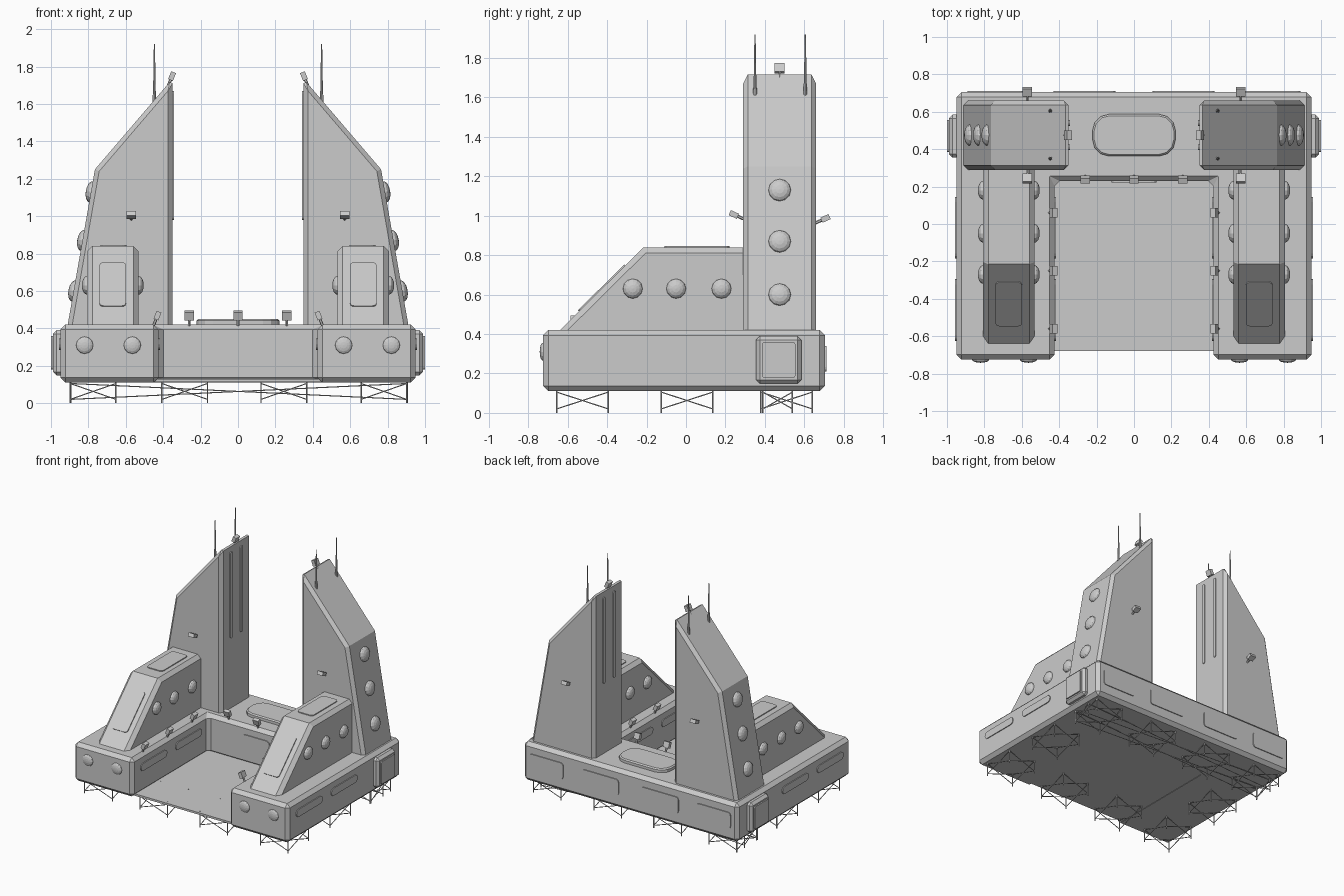
import bpy, bmesh, math
from mathutils import Vector, Matrix

if "Cube" in bpy.data.objects:
    bpy.data.objects.remove(bpy.data.objects["Cube"])


def finish(name, bm, bevel=0.0, mirror=True):
    bmesh.ops.recalc_face_normals(bm, faces=bm.faces[:])
    me = bpy.data.meshes.new(name)
    bm.to_mesh(me)
    bm.free()
    ob = bpy.data.objects.new(name, me)
    bpy.context.collection.objects.link(ob)
    if bevel:
        b = ob.modifiers.new("bevel", 'BEVEL')
        b.width, b.segments = bevel, 1
        b.limit_method, b.angle_limit = 'ANGLE', math.radians(50)
    if mirror:
        m = ob.modifiers.new("mirror", 'MIRROR')
        m.use_mirror_merge = False
    return ob


def prism(name, pts, offset, bevel=0.0, mirror=True):
    """Extrude a closed 3D outline along offset."""
    bm = bmesh.new()
    f = bm.faces.new([bm.verts.new(p) for p in pts])
    r = bmesh.ops.extrude_face_region(bm, geom=[f])
    bmesh.ops.translate(bm, vec=Vector(offset),
                        verts=[v for v in r['geom'] if isinstance(v, bmesh.types.BMVert)])
    return finish(name, bm, bevel, mirror)


def box(name, lo, hi, bevel=0.0, mirror=True):
    pts = [(lo[0], lo[1], lo[2]), (hi[0], lo[1], lo[2]), (hi[0], hi[1], lo[2]), (lo[0], hi[1], lo[2])]
    return prism(name, pts, (0, 0, hi[2] - lo[2]), bevel, mirror)


def frame(o, n, u):
    n = Vector(n).normalized()
    u = Vector(u).normalized()
    m = Matrix((u, n.cross(u), n)).transposed().to_4x4()
    m.translation = Vector(o)
    return m


def slab(name, o, n, u, w, h, r, depth=0.007, seg=3, bevel=0.0, mirror=True):
    """Raised rounded panel, w along u, facing n."""
    m = frame(o, n, u)
    pts = []
    for k, (sx, sy) in enumerate([(1, 1), (-1, 1), (-1, -1), (1, -1)]):
        for i in range(seg + 1):
            a = math.pi / 2 * (k + i / seg)
            pts.append(m @ Vector((sx * (w / 2 - r) + r * math.cos(a),
                                   sy * (h / 2 - r) + r * math.sin(a), -0.01)))
    return prism(name, pts, Vector(n).normalized() * (depth + 0.01), bevel, mirror)


def dome(name, o, n, u, r, h):
    bm = bmesh.new()
    bmesh.ops.create_uvsphere(bm, u_segments=12, v_segments=8, radius=1)
    bm.transform(frame(o, n, u) @ Matrix.Diagonal((r, r, h, 1)))
    finish(name, bm)


def add_rod(bm, a, b, r1, r2, n=5):
    a, b = Vector(a), Vector(b)
    d = b - a
    m = Matrix.Translation((a + b) / 2) @ d.to_track_quat('Z', 'Y').to_matrix().to_4x4()
    bmesh.ops.create_cone(bm, cap_ends=True, segments=n, radius1=r1, radius2=r2, depth=d.length, matrix=m)


def lamp(name, o, d, u, mirror=True):
    bm = bmesh.new()
    d = Vector(d).normalized()
    o = Vector(o)
    add_rod(bm, o - d * 0.01, o + d * 0.04, 0.008, 0.008, 6)
    bmesh.ops.create_cube(bm, size=1, matrix=frame(o + d * 0.052, d, u) @ Matrix.Diagonal((0.05, 0.028, 0.045, 1)))
    finish(name, bm, 0, mirror)


def truss(name, x0, x1, y0, y1, r=0.004):
    bm = bmesh.new()
    c = [(x0, y0), (x1, y0), (x1, y1), (x0, y1)]
    for i in range(4):
        a, b = c[i], c[(i + 1) % 4]
        add_rod(bm, (*a, 0), (*a, 0.13), r, r)
        add_rod(bm, (*a, 0.02), (*b, 0.105), r * 0.8, r * 0.8)
        add_rod(bm, (*a, 0.105), (*b, 0.02), r * 0.8, r * 0.8)
    finish(name, bm, 0, False)


X, Y, Z = (1, 0, 0), (0, 1, 0), (0, 0, 1)

# U-shaped hull and recessed deck
outline = [(-0.95, -0.725), (-0.425, -0.725), (-0.425, 0.23), (0.425, 0.23),
           (0.425, -0.725), (0.95, -0.725), (0.95, 0.705), (-0.95, 0.705)]
prism("hull", [(x, y, 0.11) for x, y in outline], (0, 0, 0.31), 0.027, False)
box("recessed_deck", (-0.47, -0.68, 0.112), (0.47, 0.27, 0.128), 0, False)

# Tall towers
prof = [(0.35, 0.36), (0.35, 1.735), (0.765, 1.25), (0.921, 0.36)]
prism("tower", [(x, 0.29, z) for x, z in prof], (0, 0.37, 0), 0.024)
slope = Vector((0.89, 0, 0.156)).normalized()
for z in (1.13, 0.87, 0.60):
    dome("tower_dome", (0.921 - 0.1753 * (z - 0.36), 0.475, z), slope, Y, 0.057, 0.028)
for y in (0.41, 0.54):
    slab("tower_strip", (0.35, y, 1.325), (-1, 0, 0), Y, 0.03, 0.69, 0.014)
lamp("tower_front_lamp", (0.57, 0.29, 0.985), (0, -1, 0.45), X)
lamp("tower_back_lamp", (0.57, 0.66, 0.965), (0, 1, 0.45), X)
lamp("tower_top_lamp", (0.372, 0.475, 1.70), (-0.4, 0, 1), Y)
for y in (0.35, 0.605):
    bm = bmesh.new()
    add_rod(bm, (0.447, y, 1.59), (0.447, y, 1.67), 0.011, 0.008, 8)
    add_rod(bm, (0.447, y, 1.67), (0.447, y, 1.92), 0.007, 0.003, 8)
    finish("antenna", bm)

# Sloped pods in front of the towers
prof = [(-0.70, 0.36), (-0.215, 0.84), (0.32, 0.84), (0.32, 0.36)]
prism("pod", [(0.532, y, z) for y, z in prof], (0.275, 0, 0), 0.028)
slab("pod_top_panel", (0.665, 0.055, 0.84), Z, X, 0.14, 0.33, 0.025)
n = Vector((0, -0.48, 0.485))
slab("pod_slope_panel", (0.67, -0.425, 0.632), n, X, 0.14, 0.33, 0.02)
for y in (-0.27, -0.05, 0.18):
    dome("pod_outer_dome", (0.807, y, 0.63), X, Y, 0.05, 0.028)
    dome("pod_inner_dome", (0.532, y, 0.63), (-1, 0, 0), Y, 0.05, 0.028)

# Hull details: front domes, side slots, side boxes, back panels, hatch
for x in (0.565, 0.82):
    dome("front_dome", (x, -0.725, 0.31), (0, -1, 0), X, 0.046, 0.017)
for y in (-0.46, -0.02):
    slab("side_slot", (0.95, y, 0.315), X, Y, 0.33, 0.06, 0.028)
    slab("inner_slot", (0.425, y, 0.315), (-1, 0, 0), Y, 0.33, 0.06, 0.028)
slab("notch_slot", (0, 0.23, 0.315), (0, -1, 0), X, 0.24, 0.06, 0.028, mirror=False)
box("side_box", (0.92, 0.355, 0.148), (0.99, 0.585, 0.39), 0.02)
slab("side_box_face", (0.99, 0.47, 0.269), X, Y, 0.17, 0.18, 0.012, 0.01)
for x, w in ((0.74, 0.3), (0.265, 0.33)):
    slab("back_panel", (x, 0.705, 0.275), Y, X, w, 0.13, 0.022)
slab("rear_hatch", (0, 0.475, 0.42), Z, X, 0.445, 0.225, 0.09, 0.03, 3, 0.009, False)

# Small lamps around the notch
for x in (-0.26, 0, 0.26):
    lamp("notch_back_lamp", (x, 0.255, 0.42), (0, -0.35, 1), X, False)
for y in (0.06, -0.25, -0.56):
    lamp("notch_side_lamp", (0.45, y, 0.42), (-0.4, 0, 1), Y)

# Lattice feet
xs = (-0.775, -0.285, 0.245, 0.78)
spots = [(x, y) for x in xs for y in (-0.525, 0.51)] + [(xs[0], 0.005), (xs[3], 0.005)]
for x, y in spots:
    truss("lattice_foot", x - 0.122, x + 0.122, y - 0.13, y + 0.13)
truss("long_lattice", -0.895, 0.905, 0.39, 0.54)
